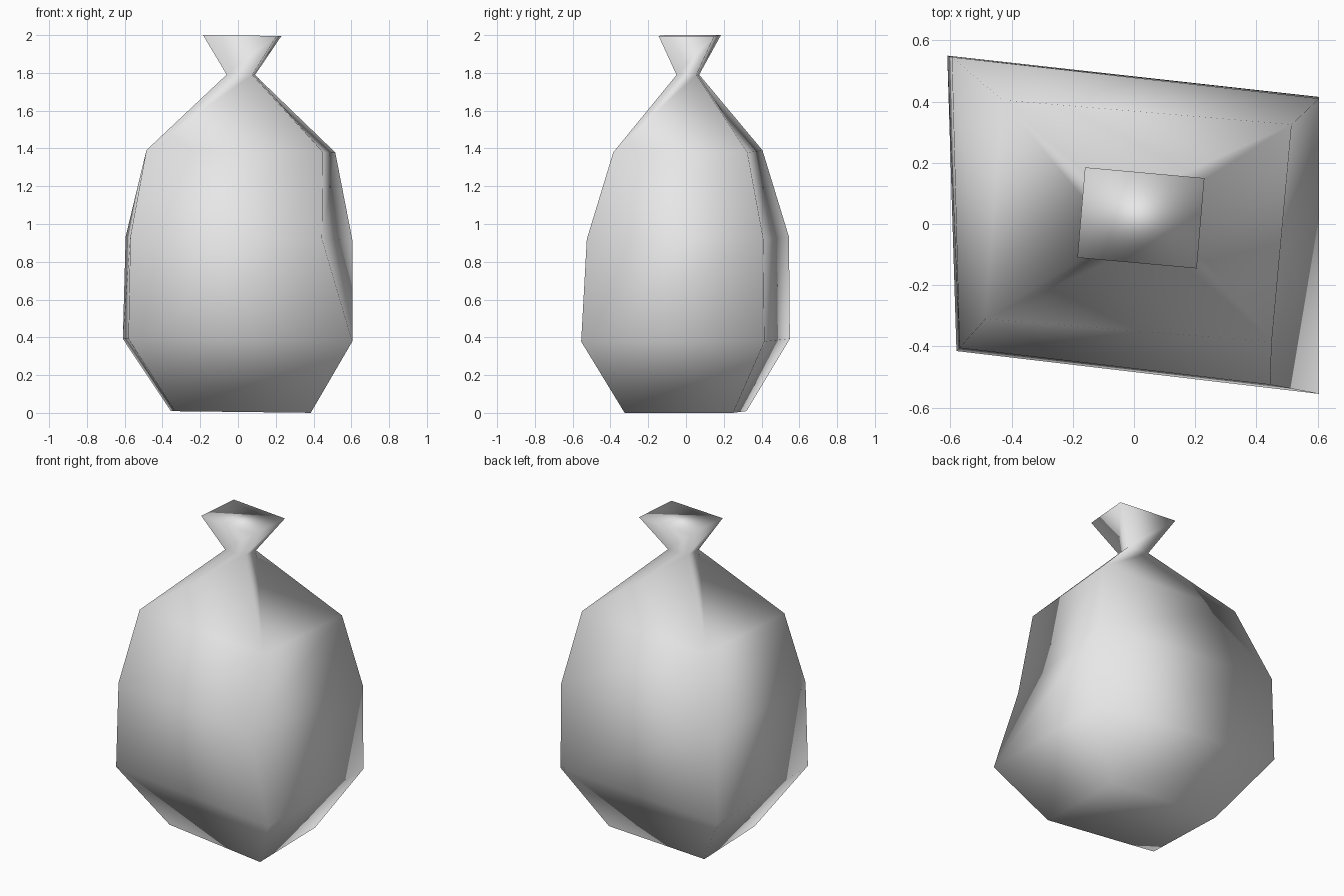
import bpy
import bmesh

# Remove only the default cube
default_cube = bpy.data.objects.get("Cube")
if default_cube is not None:
    bpy.data.objects.remove(default_cube, do_unlink=True)


def make_material(name, colour):
    material = bpy.data.materials.new(name)
    material.use_nodes = True
    material.diffuse_color = colour
    shader = next(node for node in material.node_tree.nodes
                  if node.type == "BSDF_PRINCIPLED")
    shader.inputs["Base Color"].default_value = colour
    return material


# Slightly skewed four-cornered cross-sections, each a height followed by
# its front-left, back-left, back-right and front-right corners
sections = [
    (.005, (.385, -.325), (.375, .25), (-.355, .32), (-.335, -.22)),  # base
    (.385, (.605, -.555), (.605, .415), (-.61, .55), (-.58, -.415)),  # belly
    (.925, (.445, -.525), (.605, .41), (-.595, .545), (-.57, -.405)),  # waist
    (1.385, (.45, -.385), (.515, .325), (-.43, .405), (-.485, -.31)),  # shoulder
    (1.79, (.075, -.05), (.09, .055), (-.05, .07), (-.06, -.045)),  # tied neck
    (1.998, (.205, -.145), (.23, .15), (-.16, .185), (-.185, -.11)),  # mouth
]
lean = .012  # every section drops a little towards the left side


def build_sack(name, sections, material):
    bm = bmesh.new()
    rings = []
    for height, *corners in sections:
        ring = [bm.verts.new((x, y, height - lean * x)) for x, y in corners]
        rings.append(ring)

    # Walls between neighbouring sections
    for lower, upper in zip(rings, rings[1:]):
        for i in range(len(lower)):
            j = (i + 1) % len(lower)
            bm.faces.new((lower[i], lower[j], upper[j], upper[i]))

    # Closed base and mouth
    bm.faces.new(list(reversed(rings[0])))
    bm.faces.new(rings[-1])

    bmesh.ops.recalc_face_normals(bm, faces=bm.faces)
    for face in bm.faces:
        face.smooth = True

    mesh = bpy.data.meshes.new(name)
    bm.to_mesh(mesh)
    bm.free()
    mesh.materials.append(material)
    sack = bpy.data.objects.new(name, mesh)
    bpy.context.scene.collection.objects.link(sack)
    return sack


cloth = make_material("light_grey_cloth", (.8, .8, .8, 1))
build_sack("tied_sack", sections, cloth)
